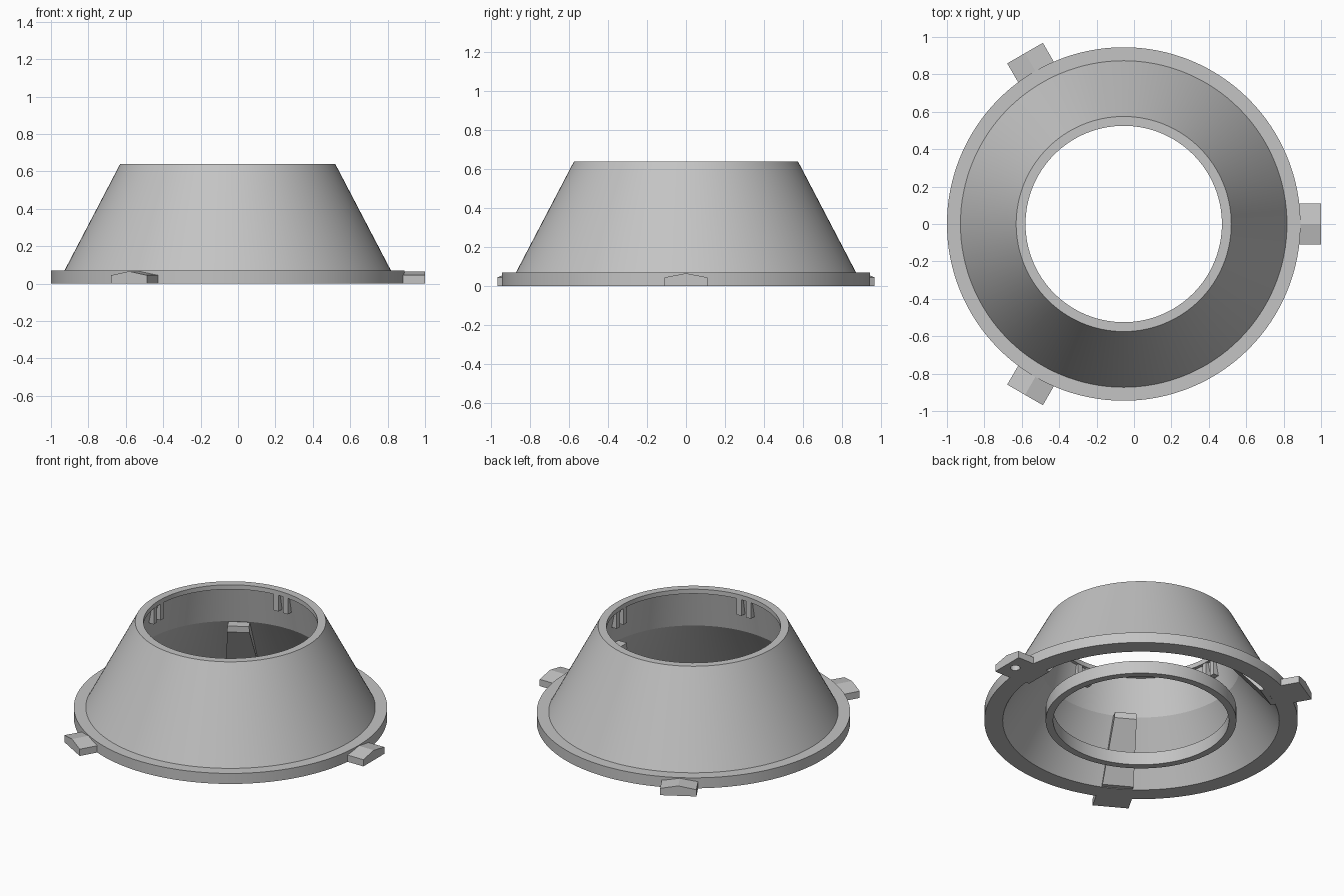
import bpy, bmesh, math
from mathutils import Matrix, Vector

if "Cube" in bpy.data.objects:
    bpy.data.objects.remove(bpy.data.objects["Cube"])

AXIS = Vector((-0.055, 0, 0))   # centre of the round body
SIDES = 128

grey = bpy.data.materials.new("plain grey")
grey.use_nodes = True
grey.diffuse_color = (0.55, 0.55, 0.55, 1)
grey.node_tree.nodes["Principled BSDF"].inputs["Base Color"].default_value = (0.55, 0.55, 0.55, 1)


def finish(name, bm, angle=0, smooth=False):
    """Turn a bmesh into an object, rotated about the body axis."""
    bmesh.ops.recalc_face_normals(bm, faces=bm.faces)
    mesh = bpy.data.meshes.new(name)
    bm.to_mesh(mesh)
    bm.free()
    mesh.materials.append(grey)
    obj = bpy.data.objects.new(name, mesh)
    bpy.context.collection.objects.link(obj)
    obj.location = AXIS
    obj.rotation_euler.z = math.radians(angle)
    if smooth:
        bpy.ops.object.select_all(action='DESELECT')
        obj.select_set(True)
        bpy.context.view_layer.objects.active = obj
        bpy.ops.object.shade_smooth_by_angle(angle=math.radians(20))
    return obj


def lathe(name, profile):
    """Revolve a closed (radius, height) profile."""
    bm = bmesh.new()
    rings = []
    for i in range(SIDES):
        a = math.tau * i / SIDES
        rings.append([bm.verts.new((r * math.cos(a), r * math.sin(a), z)) for r, z in profile])
    n = len(profile)
    for i in range(SIDES):
        a, b = rings[i], rings[(i + 1) % SIDES]
        for j in range(n):
            k = (j + 1) % n
            bm.faces.new((a[j], b[j], b[k], a[k]))
    return finish(name, bm, smooth=True)


def loft(name, start, end, angle):
    """Solid between two matching outlines."""
    bm = bmesh.new()
    a = [bm.verts.new(p) for p in start]
    b = [bm.verts.new(p) for p in end]
    bm.faces.new(a)
    bm.faces.new(b)
    for i in range(len(a)):
        k = (i + 1) % len(a)
        bm.faces.new((a[i], a[k], b[k], b[i]))
    return finish(name, bm, angle)


# Conical shell with base flange and top lip
lathe("cone_shell", [
    (0.834, 0), (0.945, 0), (0.945, 0.07), (0.873, 0.07), (0.575, 0.64),
    (0.525, 0.64), (0.525, 0.61), (0.545, 0.61), (0.595, 0.366)])

# Loose ring at the base
lathe("inner_ring", [(0.53, 0), (0.575, 0), (0.575, 0.085), (0.53, 0.085)])

for number, angle in enumerate((0, 120, 240), 1):
    # Gabled locking tab on the flange edge
    gable = [(-0.11, 0), (0.11, 0), (0.11, 0.045), (0, 0.066), (-0.11, 0.045)]
    tab = loft(f"locking_tab_{number}",
               [(0.925, y, z) for y, z in gable],
               [(1.055, y, z) for y, z in gable], angle)
    if number == 1:
        # Blind hole under one tab
        bm = bmesh.new()
        bmesh.ops.create_cone(bm, cap_ends=True, segments=24, radius1=0.03, radius2=0.03,
                              depth=0.08, matrix=Matrix.Translation((0.99, 0, 0)))
        cutter = finish("hole_cutter", bm)
        cutter.hide_render = True
        cutter.hide_set(True)
        cut = tab.modifiers.new("hole", 'BOOLEAN')
        cut.object = cutter
        cut.operation = 'DIFFERENCE'
        cut.solver = 'EXACT'
        # Apply the cut, then drop the helper
        depsgraph = bpy.context.evaluated_depsgraph_get()
        tab_mesh = bpy.data.meshes.new_from_object(tab.evaluated_get(depsgraph))
        tab.modifiers.clear()
        tab.data = tab_mesh
        bpy.data.objects.remove(cutter)

    # Sloping inner rib, wider toward the base
    rib = [(0.535, 0.36), (0.61, 0.36), (0.85, 0.003), (0.8, 0.003), (0.535, 0.32)]
    sides = [[(r, s * (0.095 - 0.083 * z), z) for r, z in rib] for s in (-1, 1)]
    loft(f"inner_rib_{number}", sides[0], sides[1], angle)

# Pairs of small clip bars below the lip
bar = [(0.528, 0.5), (0.59, 0.5), (0.55, 0.615), (0.528, 0.615)]
for number, angle in enumerate((0, 90, 180, 270), 1):
    for side, y in (("a", -0.035), ("b", 0.035)):
        loft(f"clip_bar_{number}{side}",
             [(r, y - 0.018, z) for r, z in bar],
             [(r, y + 0.018, z) for r, z in bar], angle)
